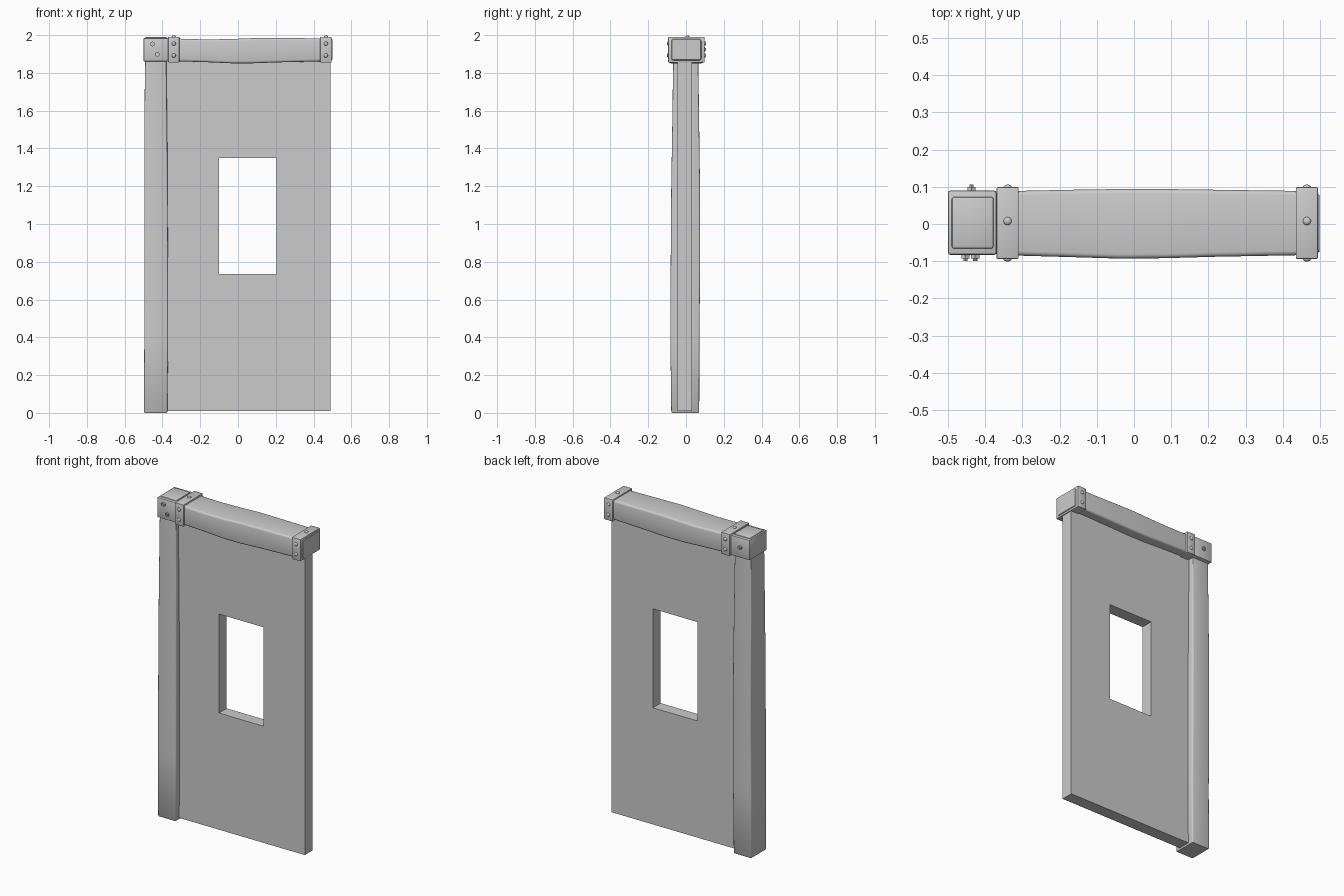
import bpy, bmesh, math
from mathutils import Vector, Matrix

old = bpy.data.objects.get("Cube")
if old:
    bpy.data.objects.remove(old)

grey = bpy.data.materials.new("plain_grey")
grey.use_nodes = True
colour = (0.6, 0.6, 0.6, 1)
grey.diffuse_color = colour
grey.node_tree.nodes["Principled BSDF"].inputs["Base Color"].default_value = colour


def finish(name, bm, smooth=True):
    bmesh.ops.recalc_face_normals(bm, faces=bm.faces)
    mesh = bpy.data.meshes.new(name)
    bm.to_mesh(mesh)
    bm.free()
    mesh.materials.append(grey)
    ob = bpy.data.objects.new(name, mesh)
    bpy.context.collection.objects.link(ob)
    if smooth:
        bpy.ops.object.select_all(action="DESELECT")
        ob.select_set(True)
        bpy.context.view_layer.objects.active = ob
        bpy.ops.object.shade_smooth_by_angle(angle=math.radians(35))
    return ob


def box(name, lo, hi, bevel=0.0):
    bm = bmesh.new()
    lo, hi = Vector(lo), Vector(hi)
    place = Matrix.Translation((lo + hi) / 2) @ Matrix.Diagonal((hi - lo).to_4d())
    bmesh.ops.create_cube(bm, size=1, matrix=place)
    if bevel:
        bmesh.ops.bevel(bm, geom=bm.edges[:], offset=bevel, segments=2,
                        profile=0.5, affect="EDGES")
    return finish(name, bm, bevel > 0)


def rounded_loft(name, stations, radius, place):
    """Rounded-rectangle beam through stations of (t, u0, u1, v0, v1)."""
    bm = bmesh.new()
    rings = []
    last = len(stations) - 1
    for i, (t, u0, u1, v0, v1) in enumerate(stations):
        trim = 0.004 if i in (0, last) else 0
        r = radius - trim
        ring = []
        corners = ((u1, v1, -1, -1), (u0, v1, 1, -1), (u0, v0, 1, 1), (u1, v0, -1, 1))
        for k, (u, v, su, sv) in enumerate(corners):
            for step in range(4):
                a = math.pi / 2 * (k + step / 3)
                ring.append(bm.verts.new(place(
                    t, u + su * radius + r * math.cos(a), v + sv * radius + r * math.sin(a))))
        rings.append(ring)
    for a, b in zip(rings, rings[1:]):
        for j in range(len(a)):
            k = (j + 1) % len(a)
            bm.faces.new((a[j], a[k], b[k], b[j]))
    bm.faces.new(rings[0])
    bm.faces.new(rings[-1])
    return finish(name, bm)


def facing(loc, normal):
    return Matrix.Translation(loc) @ Vector(normal).to_track_quat("Z", "Y").to_matrix().to_4x4()


def rivet(name, loc, normal):
    bm = bmesh.new()
    flat = Matrix.Diagonal((0.011, 0.011, 0.007, 1))
    bmesh.ops.create_uvsphere(bm, u_segments=12, v_segments=8, radius=1,
                              matrix=facing(loc, normal) @ flat)
    finish(name, bm)


def bolt(name, loc, normal):
    bm = bmesh.new()
    for radius, depth, sides in ((0.013, 0.02, 6), (0.006, 0.032, 10)):
        bmesh.ops.create_cone(bm, cap_ends=True, segments=sides, radius1=radius,
                              radius2=radius, depth=depth, matrix=facing(loc, normal))
    finish(name, bm)


# Wall panel: four blocks around the window opening, joined as one frame
bm = bmesh.new()
outer = ((-0.39, 0.01), (0.49, 0.01), (0.49, 1.87), (-0.39, 1.87))
inner = ((-0.10, 0.735), (0.205, 0.735), (0.205, 1.35), (-0.10, 1.35))
sheets = [[[bm.verts.new((x, y, z)) for x, z in loop] for loop in (outer, inner)]
          for y in (-0.044, 0.032)]
for i in range(4):
    j = (i + 1) % 4
    for out, inn in sheets:
        bm.faces.new((out[i], out[j], inn[j], inn[i]))
    for front, back in zip(*sheets):
        bm.faces.new((front[i], front[j], back[j], back[i]))
finish("wall_panel", bm, False)

# Corner post, slightly uneven along its height
rounded_loft("post", [
    (0.0, -0.498, -0.374, -0.078, 0.070),
    (0.006, -0.498, -0.374, -0.078, 0.070),
    (0.4, -0.496, -0.370, -0.083, 0.071),
    (0.8, -0.496, -0.371, -0.081, 0.075),
    (1.2, -0.496, -0.373, -0.078, 0.074),
    (1.5, -0.496, -0.375, -0.073, 0.070),
    (1.87, -0.496, -0.376, -0.072, 0.069),
], 0.008, lambda t, u, v: (u, v, t))

# Lintel beam, swelling towards its middle
rounded_loft("beam", [
    (-0.372, -0.084, 0.088, 1.862, 1.981),
    (-0.31, -0.085, 0.089, 1.861, 1.981),
    (-0.17, -0.089, 0.092, 1.857, 1.977),
    (-0.04, -0.093, 0.094, 1.851, 1.979),
    (0.08, -0.092, 0.094, 1.851, 1.984),
    (0.22, -0.088, 0.092, 1.856, 1.984),
    (0.435, -0.084, 0.089, 1.861, 1.983),
    (0.494, -0.078, 0.082, 1.866, 1.980),
    (0.499, -0.078, 0.082, 1.866, 1.980),
], 0.012, lambda t, u, v: (t, u, v))

# Post cap with the post end showing on top
box("post_cap", (-0.5, -0.083, 1.86), (-0.37, 0.09, 1.985), 0.006)
box("post_end", (-0.491, -0.067, 1.95), (-0.377, 0.074, 1.991), 0.008)

# Metal straps round the beam, each with rivets
for label, x0, x1 in (("right", -0.37, -0.31), ("left", 0.435, 0.495)):
    box(label + "_strap", (x0, -0.094, 1.855), (x1, 0.099, 1.991), 0.004)
    mid = (x0 + x1) / 2
    rivet(label + "_top_rivet", (mid, 0.008, 1.992), (0, 0, 1))
    for side, y in (("front", -0.094), ("back", 0.099)):
        for level, z in (("upper", 1.955), ("lower", 1.892)):
            rivet(f"{label}_{side}_{level}_rivet", (mid, y, z), (0, y, 0))

# Bolts through the cap
bolt("front_upper_bolt", (-0.453, -0.083, 1.953), (0, -1, 0))
bolt("front_lower_bolt", (-0.427, -0.083, 1.898), (0, -1, 0))
bolt("back_bolt", (-0.437, 0.09, 1.925), (0, 1, 0))
